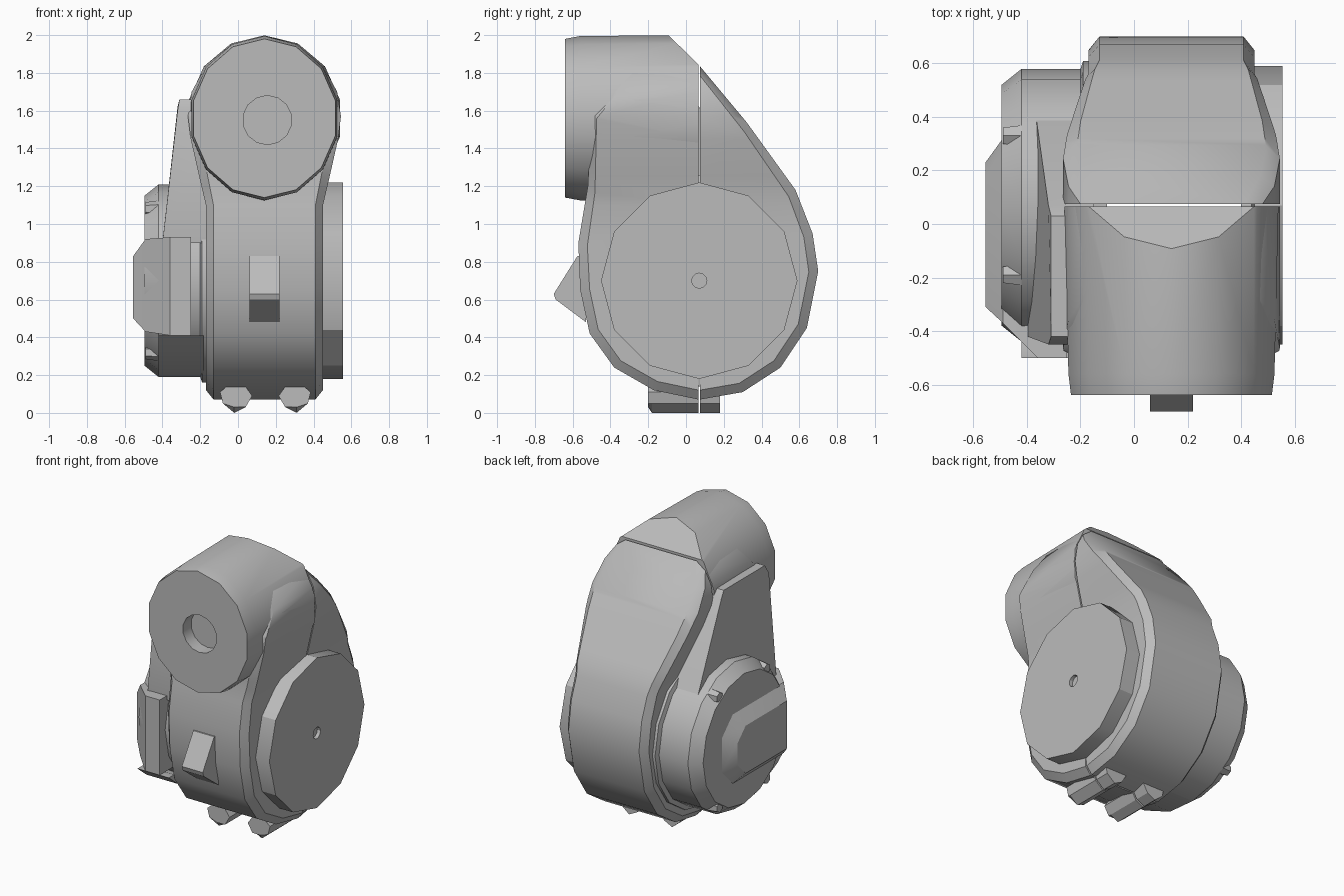
import bpy, bmesh, math
from mathutils import Vector

cube = bpy.data.objects.get("Cube")
if cube:
    bpy.data.objects.remove(cube, do_unlink=True)

grey = bpy.data.materials.new("plain_grey")
grey.use_nodes = True
GREY = (0.5, 0.5, 0.5, 1)
grey.diffuse_color = GREY
grey.node_tree.nodes["Principled BSDF"].inputs["Base Color"].default_value = GREY

CX, CY, CZ = 0.14, 0.07, 0.70     # housing mid plane and drum axis
SEAM = 0.005


def finish(name, bm, angle=30):
    bmesh.ops.recalc_face_normals(bm, faces=bm.faces)
    mesh = bpy.data.meshes.new(name)
    bm.to_mesh(mesh)
    bm.free()
    mesh.materials.append(grey)
    obj = bpy.data.objects.new(name, mesh)
    bpy.context.collection.objects.link(obj)
    bpy.ops.object.select_all(action="DESELECT")
    obj.select_set(True)
    bpy.context.view_layer.objects.active = obj
    bpy.ops.object.shade_smooth_by_angle(angle=math.radians(angle))
    return obj


def loft(rings):
    """Bridge equal-length rings of points and cap both ends."""
    bm = bmesh.new()
    loops = [[bm.verts.new(p) for p in ring] for ring in rings]
    n = len(loops[0])
    for a, b in zip(loops, loops[1:]):
        for i in range(n):
            j = (i + 1) % n
            bm.faces.new((a[i], a[j], b[j], b[i]))
    bm.faces.new(loops[0])
    bm.faces.new(loops[-1])
    return bm


def disc(x, r, n=12, cy=CY, cz=CZ, turn=0.0):
    """Ring of points around an axis parallel to x."""
    return [(x, cy + r * math.sin(math.tau * i / n + turn),
             cz + r * math.cos(math.tau * i / n + turn)) for i in range(n)]


def oval(y, rx, rz, cx=CX, cz=1.56, n=14):
    """Ring of points around an axis parallel to y."""
    return [(cx + rx * math.sin(math.tau * i / n), y,
             cz + rz * math.cos(math.tau * i / n)) for i in range(n)]


def cut(bm, co, no, cap=True, outer=False, inner=False):
    geom = bm.verts[:] + bm.edges[:] + bm.faces[:]
    res = bmesh.ops.bisect_plane(bm, geom=geom, plane_co=co, plane_no=no,
                                 clear_outer=outer, clear_inner=inner)
    if cap:
        edges = [e for e in res["geom_cut"] if isinstance(e, bmesh.types.BMEdge)]
        bmesh.ops.triangle_fill(bm, edges=edges, use_beauty=True)


# Housing: snail outline, wider where it meets the barrel, split by a thin seam
outline = [(0.07, 0.07), (0.3, 0.11), (0.5, 0.24), (0.64, 0.45), (0.70, 0.75),
           (0.67, 0.95), (0.58, 1.18), (0.32, 1.54), (0.07, 1.84), (-0.3, 1.84),
           (-0.5, 1.6), (-0.52, 1.2), (-0.57, 0.9), (-0.56, 0.65), (-0.51, 0.42),
           (-0.38, 0.24), (-0.17, 0.12)]
widths = [(0, 0.31), (1.1, 0.31), (1.25, 0.345), (1.45, 0.39), (1.57, 0.405),
          (1.7, 0.385), (1.84, 0.31), (3, 0.31)]


def half_width(z):
    for (z0, w0), (z1, w1) in zip(widths, widths[1:]):
        if z <= z1:
            return w0 + (w1 - w0) * (z - z0) / (z1 - z0)


def housing(name, front):
    inset = []
    for y, z in outline:
        d = Vector((y - CY, z - CZ))
        d *= 1 - 0.05 / d.length
        inset.append((d.x + CY, d.y + CZ))
    rings = []
    for x, pts in ((-1, inset), (-0.87, outline), (0.87, outline), (1, inset)):
        rings.append([(x, y, z) for y, z in pts])
    bm = loft(rings)
    for z, w in widths[1:-1]:
        cut(bm, (0, 0, z), (0, 0, 1), cap=False)
    for v in bm.verts:
        v.co.x = CX + v.co.x * half_width(v.co.z)
    side = -SEAM if front else SEAM
    cut(bm, (0, CY + side, 0), (0, 1, 0), outer=front, inner=not front)
    finish(name, bm, 35)


housing("front_housing", True)
housing("rear_housing", False)

# Barrel with a blind socket, its rear cut by the slope of the housing
bm = loft([oval(-0.55, 0.13, 0.13, 0.155, 1.55), oval(-0.64, 0.13, 0.13, 0.155, 1.55),
           oval(-0.64, 0.385, 0.42), oval(-0.56, 0.395, 0.435),
           oval(CY - SEAM, 0.41, 0.44)])
cut(bm, (0, CY, 1.84), (0, 1, 1.02), outer=True)
finish("barrel", bm)

# Right-hand disc with a small centre hole
finish("left_disc", loft([disc(0.53, 0.04, 12), disc(0.555, 0.04, 12),
                          disc(0.555, 0.52), disc(0.45, 0.52),
                          disc(0.44, 0.56), disc(0.4, 0.56)]))

# Round cover on the opposite side
finish("right_cover", loft([disc(-0.1, 0.54, 16), disc(-0.19, 0.54, 16),
                            disc(-0.2, 0.51, 16), disc(-0.42, 0.51, 16),
                            disc(-0.495, 0.45, 16)]))


# Raised boss, running forward and sloping back to the cover's front edge
def boss_ring(x, back, front, low, high, c):
    return [(x, back, low + c), (x, back, high - c), (x, back - c, high),
            (x, front, high), (x, front, low), (x, back - c, low)]


finish("cover_boss", loft([boss_ring(-0.25, 0.32, -0.5, 0.41, 0.93, 0.12),
                           boss_ring(-0.36, 0.32, -0.5, 0.41, 0.93, 0.12),
                           boss_ring(-0.49, 0.32, -0.37, 0.43, 0.92, 0.12),
                           boss_ring(-0.555, 0.23, -0.31, 0.50, 0.83, 0.09)]))

# Foot of the cover below the boss
finish("cover_foot", loft([[(x, -0.5, 0.41), (x, -0.44, 0.41), (x, 0.07, 0.19),
                            (x, -0.15, 0.21), (x, -0.4, 0.33)]
                           for x in (-0.18, -0.36, -0.42)]))

# Cover screws
for i in range(4):
    a = math.radians(45 + 90 * i)
    y, z = CY + 0.38 * math.cos(a), CZ + 0.56 * math.sin(a) * 0.96
    y = CY + 0.26 * (1 if math.cos(a) > 0 else -1)
    finish("cover_screw_%d" % (i + 1),
           loft([disc(-0.42, 0.045, 6, y, z), disc(-0.49, 0.035, 6, y, z)]))

# Tapered fin between the cover and the barrel
fin = [((0.50, 0.9), -0.38), ((0.07, 1.62), -0.32), ((0.03, 1.66), -0.31),
       ((-0.42, 1.66), -0.31), ((-0.45, 1.6), -0.32), ((-0.42, 0.9), -0.4)]
finish("side_fin", loft([[(-0.15, y, z) for (y, z), x in fin],
                         [(x, y, z) for (y, z), x in fin]]))

# Wedge latch on the front
wedge = [(-0.5, 0.84), (-0.575, 0.83), (-0.70, 0.63), (-0.69, 0.60), (-0.53, 0.48)]
finish("front_latch", loft([[(x, y, z) for y, z in wedge] for x in (0.06, 0.22)]))

# Two lugs underneath, each split by the seam
lug = [(-0.085, 0.11), (-0.07, 0.05), (-0.01, 0), (0.05, 0.03), (0.085, 0.09),
       (0.05, 0.14), (-0.05, 0.14)]
for name, cx, s in (("right_lug", -0.01, 1), ("left_lug", 0.30, -1)):
    for part, ends in (("front", (-0.2, -0.18, CY - SEAM)),
                       ("rear", (CY + SEAM, 0.175, 0.18))):
        rings = []
        for y in ends:
            lift = 0.03 if y == -0.2 else 0
            rings.append([(cx + s * x, y, max(z, lift)) for x, z in lug])
        finish(part + "_" + name, loft(rings))
